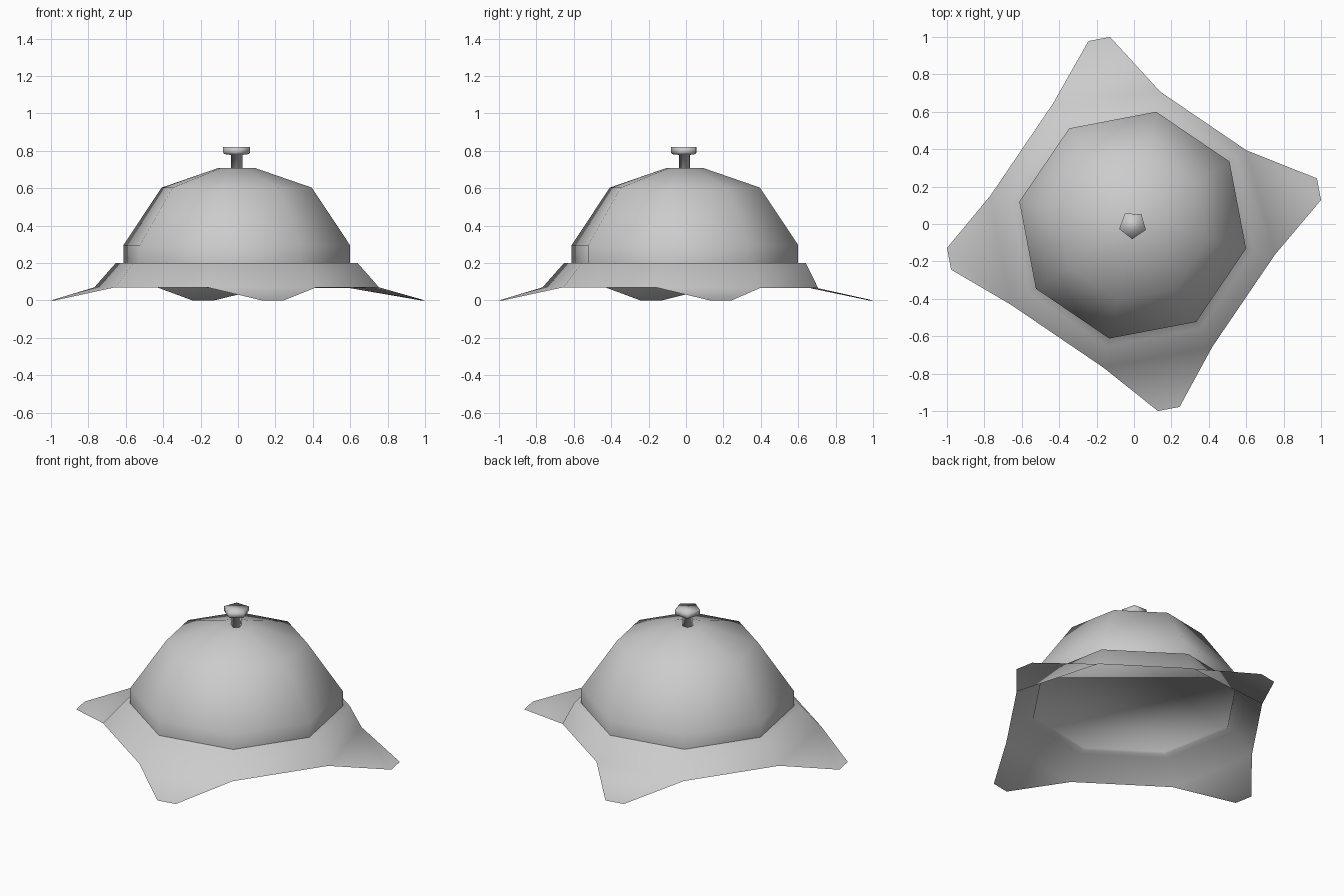
import bpy, bmesh, math

if "Cube" in bpy.data.objects:
    bpy.data.objects.remove(bpy.data.objects["Cube"])

metal = bpy.data.materials.new("grey_metal")
metal.diffuse_color = (0.6, 0.6, 0.6, 1.0)
metal.use_nodes = True
metal.node_tree.nodes["Principled BSDF"].inputs["Base Color"].default_value = metal.diffuse_color
CX, CY = -0.007, -0.006


def ring(bm, sides, radius, z, start):
    """A polygon loop of vertices; start is the first angle in degrees."""
    out = []
    for i in range(sides):
        a = math.radians(start + 360 * i / sides)
        out.append(bm.verts.new((CX + radius * math.cos(a), CY + radius * math.sin(a), z)))
    return out


def bridge(bm, low, high):
    n = len(low)
    for i in range(n):
        j = (i + 1) % n
        bm.faces.new((low[i], low[j], high[j], high[i]))


def finish(bm, name):
    for f in bm.faces:
        f.smooth = True
    bm.normal_update()
    mesh = bpy.data.meshes.new(name)
    bm.to_mesh(mesh)
    bm.free()
    mesh.materials.append(metal)
    obj = bpy.data.objects.new(name, mesh)
    bpy.context.collection.objects.link(obj)
    return obj


def lathe(name, sides, start, profile, cap_bottom=False):
    bm = bmesh.new()
    loops = [ring(bm, sides, r, z, start) for r, z in profile]
    for low, high in zip(loops, loops[1:]):
        bridge(bm, low, high)
    bm.faces.new(loops[-1])
    if cap_bottom:
        bm.faces.new(loops[0][::-1])
    return finish(bm, name)


# Eight-sided dome
lathe("dome", 8, 33.3, [(0.619, 0.2), (0.619, 0.295), (0.41, 0.603), (0.1, 0.708)])

# Plunger: five-sided stem widening into the button
lathe("plunger", 5, -92, [(0.032, 0.7), (0.032, 0.778), (0.068, 0.782),
                          (0.075, 0.79), (0.075, 0.82)], cap_bottom=True)

# Flared base skirt with four pointed feet, closed by a plate under the dome
bm = bmesh.new()
plate = ring(bm, 8, 0.613, 0.215, 33.3)
inner = ring(bm, 8, 0.613, 0.2, 33.3)
shoulder = ring(bm, 8, 0.66, 0.2, 33.3)
hem = ring(bm, 8, 0.777, 0.07, 33.3)
for v in hem[:2]:  # the hem is pulled in slightly on one side
    v.co.x = CX + (v.co.x - CX) * 0.937
    v.co.y = CY + (v.co.y - CY) * 0.937
    v.co.z = 0.065
bridge(bm, hem, shoulder)
bridge(bm, shoulder, inner)
bridge(bm, inner, plate)
bm.faces.new(plate)
for k in range(4):
    # each foot grows from every second hem edge
    i, j = (2 * k + 1) % 8, (2 * k + 2) % 8
    tip = []
    for ang in (97.3, 104.0):
        a = math.radians(ang + 90 * k)
        tip.append(bm.verts.new((1.008 * math.cos(a), 1.008 * math.sin(a), 0.0)))
    bm.faces.new((tip[0], tip[1], hem[j], hem[i]))
finish(bm, "base_skirt")
